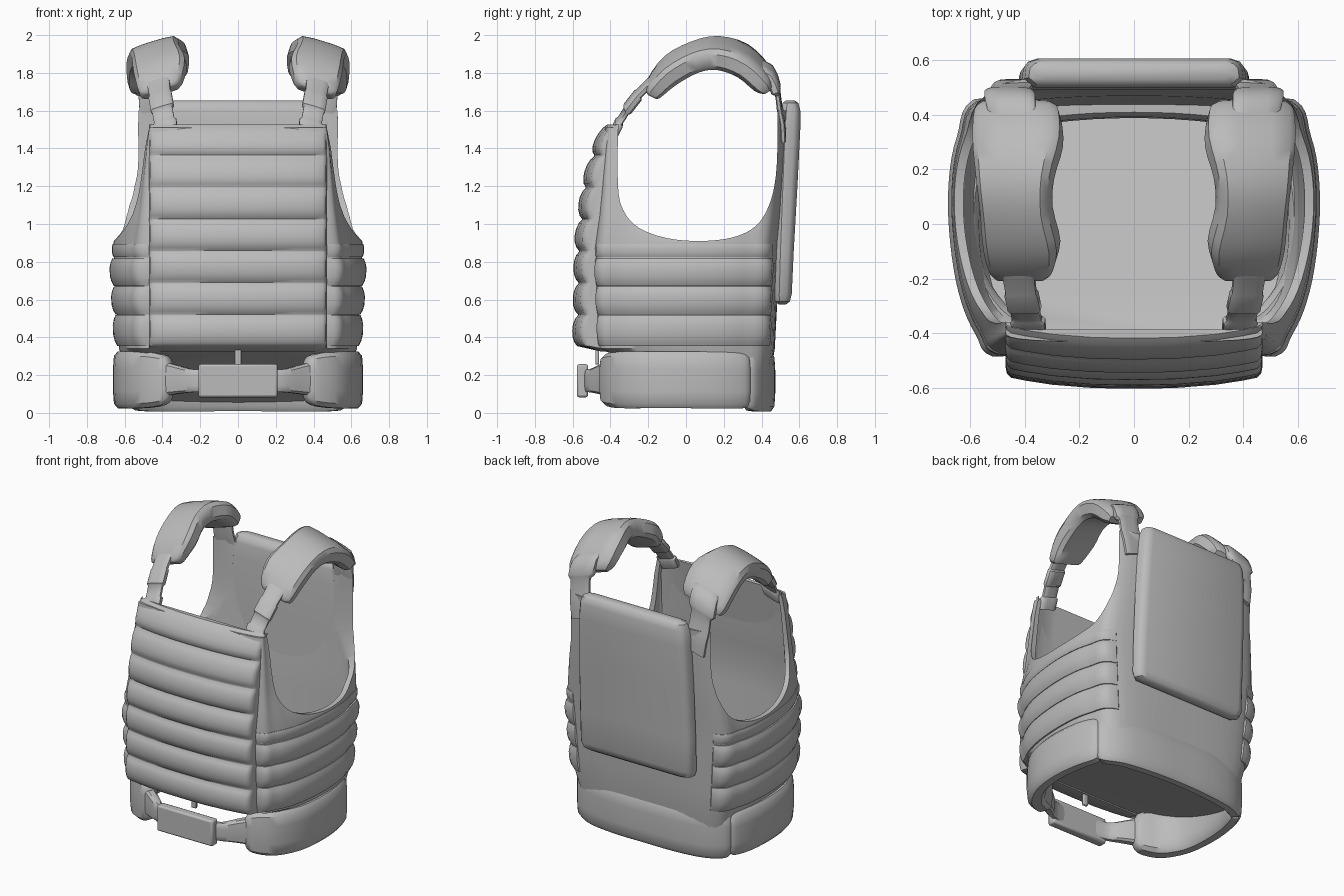
import bpy, bmesh, math
from mathutils import Vector

if "Cube" in bpy.data.objects:
    bpy.data.objects.remove(bpy.data.objects["Cube"])

mat = bpy.data.materials.new("matte grey")
mat.diffuse_color = (0.5, 0.5, 0.5, 1)
mat.use_nodes = True
mat.node_tree.nodes["Principled BSDF"].inputs["Base Color"].default_value = mat.diffuse_color


def skin(name, rings, mirror=False):
    """Join closed rings of points into a capped solid, optionally with a mirrored twin."""
    bm = bmesh.new()
    for sx in ((1, -1) if mirror else (1,)):
        vs = [[bm.verts.new((p[0] * sx, p[1], p[2])) for p in r] for r in rings]
        for a, b in zip(vs, vs[1:]):
            n = len(a)
            for i in range(n):
                bm.faces.new((a[i], a[(i + 1) % n], b[(i + 1) % n], b[i]))
        bm.faces.new(vs[0])
        bm.faces.new(vs[-1])
    bmesh.ops.recalc_face_normals(bm, faces=bm.faces)
    me = bpy.data.meshes.new(name)
    bm.to_mesh(me)
    bm.free()
    ob = bpy.data.objects.new(name, me)
    bpy.context.collection.objects.link(ob)
    me.materials.append(mat)
    return ob


def activate(ob):
    bpy.ops.object.select_all(action='DESELECT')
    ob.select_set(True)
    bpy.context.view_layer.objects.active = ob


def spline(pts, n, closed=False):
    """Catmull-Rom through tuples of any length."""
    out, m = [], len(pts)
    for i in range(m if closed else m - 1):
        idx = [i - 1, i, i + 1, i + 2]
        idx = [k % m if closed else min(max(k, 0), m - 1) for k in idx]
        a, b, c, d = (pts[k] for k in idx)
        for j in range(n):
            t = j / n
            out.append(tuple(0.5 * (2 * q + (r - p) * t + (2 * p - 5 * q + 4 * r - s) * t * t
                                    + (3 * q - p - 3 * r + s) * t ** 3)
                             for p, q, r, s in zip(a, b, c, d)))
    if not closed:
        out.append(tuple(pts[-1]))
    return out


def lerp(table, z):
    """Piecewise linear lookup."""
    if z <= table[0][0]:
        return table[0][1]
    for (z0, y0), (z1, y1) in zip(table, table[1:]):
        if z <= z1:
            return y0 + (y1 - y0) * (z - z0) / (z1 - z0)
    return table[-1][1]


# puffy rounded-rectangle cross-section, (width, thickness) fractions
QUARTER = [(.5, .25), (.42, .45), (.2, .5)]
SECTION = (QUARTER + [(-a, b) for a, b in QUARTER[::-1]] + [(-a, -b) for a, b in QUARTER]
           + [(a, -b) for a, b in QUARTER[::-1]])


def sweep(name, stations, side, mirror=False):
    """Stations are (x, y, z, width, thickness); side is the width direction."""
    side, rings = Vector(side).normalized(), []
    for i, s in enumerate(stations):
        p = Vector(stations[max(i - 1, 0)][:3])
        q = Vector(stations[min(i + 1, len(stations) - 1)][:3])
        nrm = (q - p).cross(side).normalized()
        rings.append([Vector(s[:3]) + side * (a * s[3]) + nrm * (b * s[4]) for a, b in SECTION])
    return skin(name, rings, mirror)


# ---- torso shell: plan outlines at three heights, right half front to back
LOW = [(0, -.47), (.45, -.46), (.55, -.37), (.61, -.2), (.63, .05), (.60, .28), (.49, .44), (0, .47)]
MID = [(0, -.50), (.46, -.48), (.56, -.39), (.63, -.2), (.66, .08), (.63, .31), (.53, .46), (0, .50)]
TOP = [(0, -.43), (.42, -.42), (.47, -.36), (.50, -.2), (.53, .10), (.53, .35), (.49, .51), (0, .55)]


def outline(z):
    lo, hi, t = (LOW, MID, (z - .34) / .56) if z < .9 else (MID, TOP, ((z - .9) / .7) ** .75)
    half = [(a[0] + (b[0] - a[0]) * t, a[1] + (b[1] - a[1]) * t) for a, b in zip(lo, hi)]
    return spline(half + [(-x, y) for x, y in half[-2:0:-1]], 6, True)


def torso_ring(z, thick):
    return [(x * (1 - thick / .6), y * (1 - thick / .48), z - (.09 if z > 1.55 and y < 0 else 0))
            for x, y in outline(z)]


def floor_ring(scale, lift):
    """Sloping floor, high at the front and low at the back of the belt."""
    return [(x * scale, y * scale, min(.325, .185 - .33 * y * scale) + lift) for x, y in outline(.34)]


heights = [.34, .48, .62, .76, .9, 1.05, 1.2, 1.4, 1.6]
torso = skin("torso_shell", [floor_ring(.90, 0)] + [torso_ring(z, 0) for z in heights]
             + [torso_ring(max(z, .37), .03) for z in heights[::-1]] + [floor_ring(.87, .02)])

# arm openings cut straight through from side to side
arm = spline([(-.36, 1.52), (-.36, 1.2), (-.33, 1.07), (-.25, .98), (-.1, .925), (.08, .91),
              (.25, .93), (.37, .99), (.44, 1.1), (.475, 1.25), (.485, 1.45), (.485, 1.62)], 4)
arm = [(-.36, 1.9)] + arm + [(.485, 1.9)]
cutter = skin("arm_cutter", [[(x, y, z) for y, z in arm] for x in (-1, 1)])
cutter.hide_render = True
mod = torso.modifiers.new("arm_openings", 'BOOLEAN')
mod.operation, mod.object, mod.solver = 'DIFFERENCE', cutter, 'EXACT'
activate(torso)
bpy.ops.object.modifier_apply(modifier=mod.name)
bpy.data.objects.remove(cutter)

# ---- front panel with seven padded rows
FRONT = [(.35, -.56), (.9, -.55), (1.2, -.515), (1.4, -.46), (1.53, -.40)]
REAR = [(.35, -.45), (.9, -.48), (1.53, -.385)]
BULGE = [(.02, .016), (.12, .03), (.3, .041), (.5, .044), (.7, .041), (.88, .03), (.98, .016)]
COLS = [-.47, -.465, -.45, -.4, -.3, -.15, 0, .15, .3, .4, .45, .465, .47]
rings = []
for x in COLS:
    u = abs(x) / .47
    soft = 0.4 if u > .995 else (.8 if u > .98 else 1)
    loop = []
    for k in range(7):
        for f, b in BULGE:
            z = .35 + (k + f) * 1.18 / 7
            loop.append((x, lerp(FRONT, z) + .045 * u ** 2.5 - b * soft + .015 * (1 - soft), z))
    loop += [(x, lerp(REAR, z) + (.06 if u > .9 else 0) * (1.7 - z), z) for z in (1.525, 1.2, .9, .6, .325)]
    rings.append(loop)
skin("front_panel", rings)

# ---- padded rows around both sides
for n, (z0, z1) in enumerate([(.355, .518), (.522, .668), (.672, .818), (.825, .895)]):
    path = [i for i, (x, y) in enumerate(outline(.6)) if x > .44 and -.48 < y < .45]
    rings = []
    for i in path:
        end = 0.4 if i in (path[0], path[-1]) else 1
        full = .042 if n < 3 else .015
        ring = []
        for f, b in [(0, -.03), (0, .35), (.15, .75), (.35, 1), (.65, 1), (.85, .75), (1, .35), (1, -.03)]:
            z = z0 + (z1 - z0) * f
            x, y = outline(z)[i]
            s = 1 + (b * full * end if b >= 0 else b)
            ring.append((x * s, y * s, z))
        rings.append(ring)
    skin("side_padding_%d" % (n + 1), rings, True)

# ---- back plate pouch
rings = []
for z, w, a, b in [(.575, .37, .49, .53), (.59, .41, .47, .55), (.63, .425, .465, .56), (.85, .425, .47, .57),
                   (1.2, .42, .48, .59), (1.5, .41, .49, .605), (1.6, .40, .5, .605),
                   (1.64, .385, .51, .595), (1.655, .35, .53, .575)]:
    c = .3 * (b - a)
    half = [(w - .03, a), (w, a + c), (w - .005, b - c), (w - .022, b - c * .35), (w - .055, b)]
    rings.append([(x, y, z) for x, y in half + [(-x, y) for x, y in half[::-1]]])
skin("back_plate", rings)

# ---- shoulder pads, sloping down outwards
tilt = math.radians(17)
slope = (math.cos(tilt), 0, -math.sin(tilt))
pad = [(.41, -.185, 1.70, .17, .05), (.41, -.17, 1.72, .23, .09), (.41, -.08, 1.815, .28, .12),
       (.43, .05, 1.885, .26, .125), (.435, .17, 1.905, .28, .13), (.425, .30, 1.865, .33, .125),
       (.425, .40, 1.775, .32, .11), (.425, .43, 1.735, .27, .06)]
sweep("shoulder_pads", spline(pad, 3), slope, True)

# ---- front straps with clips, and rear straps
sweep("front_straps", [(.385, -.385, 1.47, .13, .04), (.388, -.355, 1.535, .13, .045),
                       (.39, -.35, 1.545, .11, .03), (.40, -.315, 1.60, .11, .03),
                       (.40, -.31, 1.61, .125, .05), (.412, -.255, 1.68, .125, .05),
                       (.413, -.25, 1.69, .115, .035), (.42, -.2, 1.74, .12, .035),
                       (.42, -.12, 1.80, .12, .035)], slope, True)
sweep("rear_straps", spline([(.44, .38, 1.83, .17, .05), (.45, .44, 1.80, .19, .06),
                             (.455, .475, 1.72, .19, .055), (.455, .485, 1.70, .15, .03),
                             (.45, .495, 1.62, .15, .03), (.44, .51, 1.55, .15, .03),
                             (.43, .515, 1.45, .14, .03)], 2), slope, True)

# ---- belt: side pads, back pad, front webbing and buckle
UP = (0, 0, 1)
side = [(.35, -.42, .175, .17, .06), (.37, -.412, .175, .24, .10), (.42, -.39, .175, .28, .12),
        (.51, -.33, .175, .30, .12), (.59, -.19, .175, .30, .10), (.612, 0, .175, .30, .10),
        (.595, .18, .172, .30, .10), (.56, .30, .17, .29, .09), (.55, .32, .17, .25, .06)]
sweep("belt_side_pads", spline(side, 3), UP, True)
half = [(.548, .315, .17, .26, .06), (.53, .338, .168, .31, .09), (.42, .395, .165, .315, .09),
        (.22, .423, .165, .315, .09)]
back = half + [(0, .43, .165, .31, .085)] + [(-s[0],) + s[1:] for s in half[::-1]]
sweep("belt_back_pad", spline(back, 3), UP)
sweep("belt_webbing", spline([(.40, -.41, .18, .18, .07), (.34, -.44, .178, .16, .07),
                              (.27, -.485, .172, .13, .06), (.22, -.515, .17, .12, .04),
                              (.12, -.535, .17, .12, .03)], 3), UP, True)


def box(name, centre, size, bevel):
    x, y, z = (s / 2 for s in size)
    ob = skin(name, [[(centre[0] + a * x, centre[1] + b * y, centre[2] + c * z)
                      for a, b in ((-1, -1), (1, -1), (1, 1), (-1, 1))] for c in (-1, 1)])
    m = ob.modifiers.new("rounding", 'BEVEL')
    m.width, m.segments = bevel, 2
    return ob


box("belt_buckle", (0, -.548, .17), (.42, .06, .175), .012)
box("front_pull_tab", (0, -.47, .305), (.035, .02, .1), .005)

# ---- smooth shading with crisp edges
for ob in list(bpy.data.objects):
    activate(ob)
    bpy.ops.object.shade_smooth_by_angle(angle=math.radians(40))
